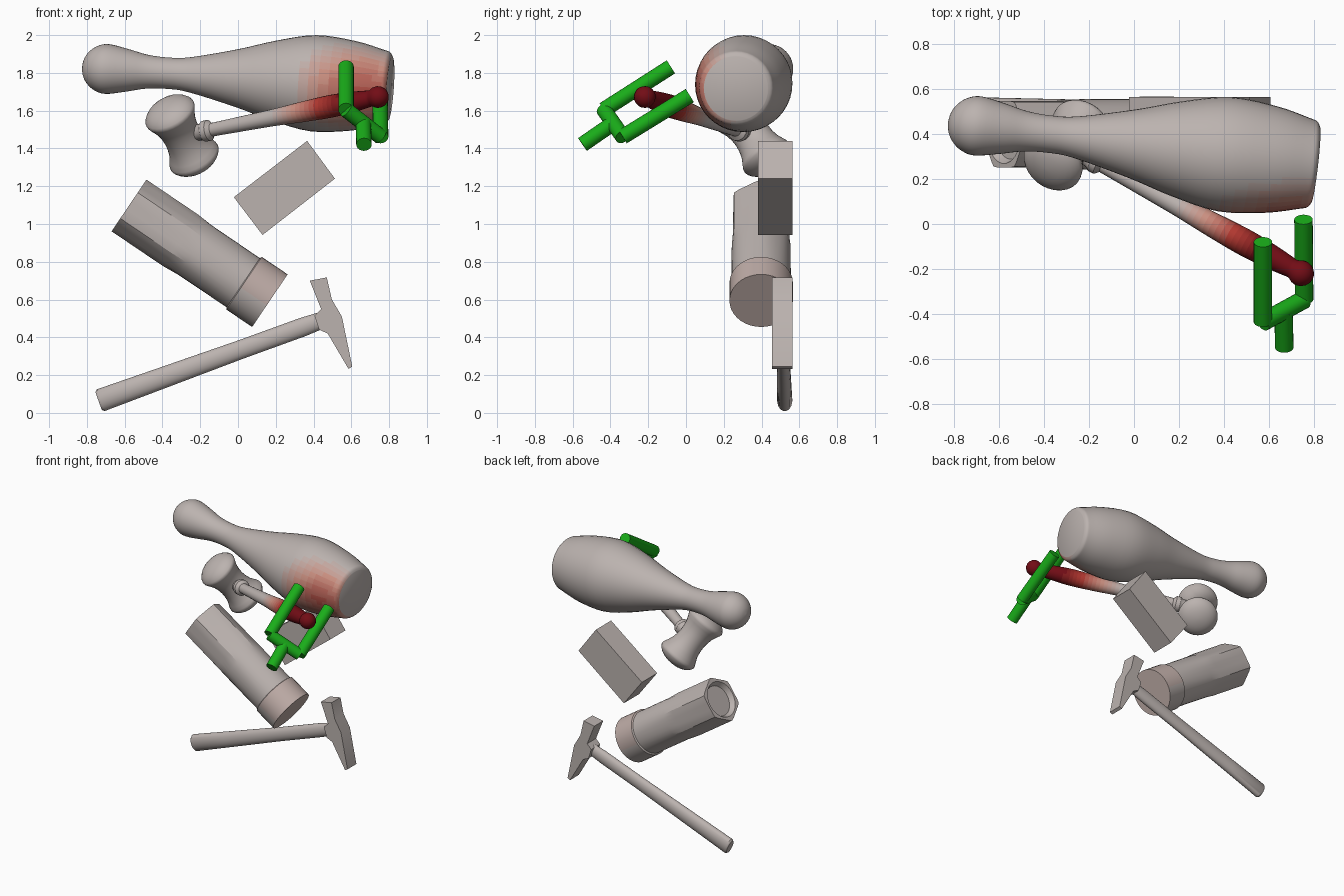
import bpy, bmesh, math
from mathutils import Vector, Matrix

if "Cube" in bpy.data.objects:
    bpy.data.objects.remove(bpy.data.objects["Cube"])

HOT = Vector((0.67, -0.17, 1.67))
STOPS = [(0.50, 0.45, 0.43), (0.60, 0.28, 0.22), (0.45, 0.04, 0.03), (0.17, 0.004, 0.008)]
LEVELS = 16


def material(name, col):
    m = bpy.data.materials.new(name)
    m.diffuse_color = (*col, 1)
    m.use_nodes = True
    m.node_tree.nodes["Principled BSDF"].inputs["Base Color"].default_value = m.diffuse_color
    return m


def ramp(f):
    f *= len(STOPS) - 1
    i = min(int(f), len(STOPS) - 2)
    return tuple(Vector(STOPS[i]).lerp(Vector(STOPS[i + 1]), f - i))


heat_mats = [material(f"heat_{i}", ramp(i / (LEVELS - 1))) for i in range(LEVELS)]
green = material("green", (0.01, 0.42, 0.01))


def finish(name, bm, mats=None, angle=35):
    bmesh.ops.recalc_face_normals(bm, faces=bm.faces)
    me = bpy.data.meshes.new(name)
    bm.to_mesh(me)
    bm.free()
    ob = bpy.data.objects.new(name, me)
    bpy.context.collection.objects.link(ob)
    for m in mats or [heat_mats[0]]:
        me.materials.append(m)
    bpy.ops.object.select_all(action='DESELECT')
    ob.select_set(True)
    bpy.context.view_layer.objects.active = ob
    bpy.ops.object.shade_smooth_by_angle(angle=math.radians(angle))
    return ob


def heat(ob, near, far):
    """Colour faces by distance from the gripping point."""
    for m in heat_mats[1:]:
        ob.data.materials.append(m)
    for p in ob.data.polygons:
        f = (far - (p.center - HOT).length) / (far - near)
        p.material_index = round(max(0, min(1, f)) * (LEVELS - 1))


def lathe(name, start, direction, profile, n=24, flat=1.0, mats=None, angle=35):
    """Rings (distance, radius[, hexagon apothem]) along an axis."""
    rot = Vector(direction).to_track_quat('Z', 'Y').to_matrix().to_4x4()
    mat = Matrix.Translation(start) @ rot
    bm = bmesh.new()
    rings = []
    for t, r, *hexa in profile:
        ring = []
        for k in range(n):
            a = math.tau * k / n
            rr = r
            if hexa:
                off = (a + math.pi / 6) % (math.pi / 3) - math.pi / 6
                rr = min(r, hexa[0] / math.cos(off))
            ring.append(bm.verts.new(mat @ Vector((rr * flat * math.cos(a), rr * math.sin(a), t))))
        rings.append(ring)
    for a, b in zip(rings, rings[1:]):
        for k in range(n):
            bm.faces.new((a[k], a[(k + 1) % n], b[(k + 1) % n], b[k]))
    bm.faces.new(rings[0])
    bm.faces.new(rings[-1])
    return finish(name, bm, mats, angle)


def smooth(pts, steps=4):
    """Catmull-Rom resampling of a profile."""
    v = [Vector(p) for p in pts]
    v = [v[0]] + v + [v[-1]]
    out = []
    for a, b, c, d in zip(v, v[1:], v[2:], v[3:]):
        for s in range(steps):
            t = s / steps
            out.append(0.5 * (2 * b + (c - a) * t + (2 * a - 5 * b + 4 * c - d) * t * t
                              + (3 * b - a - 3 * c + d) * t ** 3))
    return [tuple(p) for p in out + [v[-1]]]


def prism(name, pts, y0, y1):
    bm = bmesh.new()
    f = bm.faces.new([bm.verts.new((x, y0, z)) for x, z in pts])
    new = bmesh.ops.extrude_face_region(bm, geom=[f])['geom']
    bmesh.ops.translate(bm, vec=(0, y1 - y0, 0),
                        verts=[g for g in new if isinstance(g, bmesh.types.BMVert)])
    return finish(name, bm)


def rod(name, p, q, r=0.041):
    d = Vector(q) - Vector(p)
    return lathe(name, p, d, [(0, r), (d.length, r)], 20, mats=[green])


# Bowling pin, head at the left
head = [(0.14 - 0.135 * math.cos(a), 0.132 * math.sin(a))
        for a in (0.04, 0.35, 0.7, 1.1, 1.57)]
pin_profile = smooth(head + [(0.25, 0.112), (0.35, 0.09), (0.46, 0.083), (0.58, 0.093),
                     (0.83, 0.153), (1.03, 0.212), (1.24, 0.255), (1.45, 0.238),
                     (1.60, 0.203), (1.635, 0.192), (1.65, 0.17)])
pin = lathe("bowling_pin", (-0.83, 0.451, 1.83), (1.09, -0.125, -0.075), pin_profile, 40)
heat(pin, 0.06, 0.47)

# Mallet head: a waisted barrel with domed ends
c = Vector((-0.296, 0.35, 1.468))
ax = Vector((0.15, 0.18, -0.27)).normalized()
half = [(0.222, 0.01), (0.215, 0.06), (0.195, 0.108), (0.165, 0.137),
        (0.14, 0.139), (0.08, 0.112), (0, 0.101)]
lathe("mallet_head", c, ax, smooth([(-t, r) for t, r in half] + half[-2::-1], 2), 28)

# Mallet handle with collar and ball end
ball = [(1.2 - 0.058 * math.cos(a), 0.058 * math.sin(a)) for a in (0.9, 1.25, 1.6, 2.0, 2.4, 2.8, 3.1)]
handle_profile = [(0.05, 0.04), (0.12, 0.045), (0.135, 0.056), (0.165, 0.056), (0.185, 0.036)]
handle_profile += smooth([(0.23, 0.037), (0.4, 0.041), (0.58, 0.046), (0.75, 0.055), (0.92, 0.06),
                          (1.06, 0.053), (1.155, 0.043)], 6) + ball
handle = lathe("mallet_handle", c, (1.04, -0.57, 0.205), handle_profile, 20)
heat(handle, 0.13, 0.56)

# Rectangular block
prism("block", [(-0.022, 1.142), (0.366, 1.44), (0.513, 1.24), (0.13, 0.942)], 0.38, 0.563)

# Torch: hexagonal front blending to a round body, recessed lens
torch = lathe("torch", (-0.577, 0.398, 1.098), (0.74, 0, -0.5),
              [(0.035, 0.01), (0.035, 0.11), (0, 0.13), (0, 0.165, 0.147), (0.33, 0.165, 0.149),
               (0.42, 0.158, 0.156), (0.73, 0.157), (0.735, 0.168), (0.9, 0.168), (0.9, 0.01)],
              36, angle=20)
torch.data.materials.append(heat_mats[1])
for p in torch.data.polygons:
    if p.center.x > 0.08:
        p.material_index = 1

# Hammer head and oval handle
prism("hammer_head", [(0.38, 0.70), (0.47, 0.717), (0.497, 0.60), (0.55, 0.51), (0.605, 0.245),
                      (0.585, 0.233), (0.475, 0.42), (0.43, 0.44), (0.405, 0.515), (0.44, 0.55)],
      0.456, 0.563)
lathe("hammer_handle", (-0.738, 0.523, 0.063), (1.16, -0.015, 0.42),
      [(0, 0.05), (0.012, 0.061), (0.3, 0.057), (0.8, 0.05), (1.15, 0.05), (1.25, 0.045)], 24, 0.66)

# Green gripper: two fingers, crossbar and stem
left, right = (0.572, -0.435, 1.605), (0.755, -0.335, 1.462)
mid = (Vector(left) + Vector(right)) / 2
rod("gripper_left_finger", left, (0.572, -0.08, 1.832))
rod("gripper_right_finger", right, (0.752, 0.02, 1.68))
rod("gripper_crossbar", left, right)
rod("gripper_stem", mid, (0.667, -0.548, 1.421))
